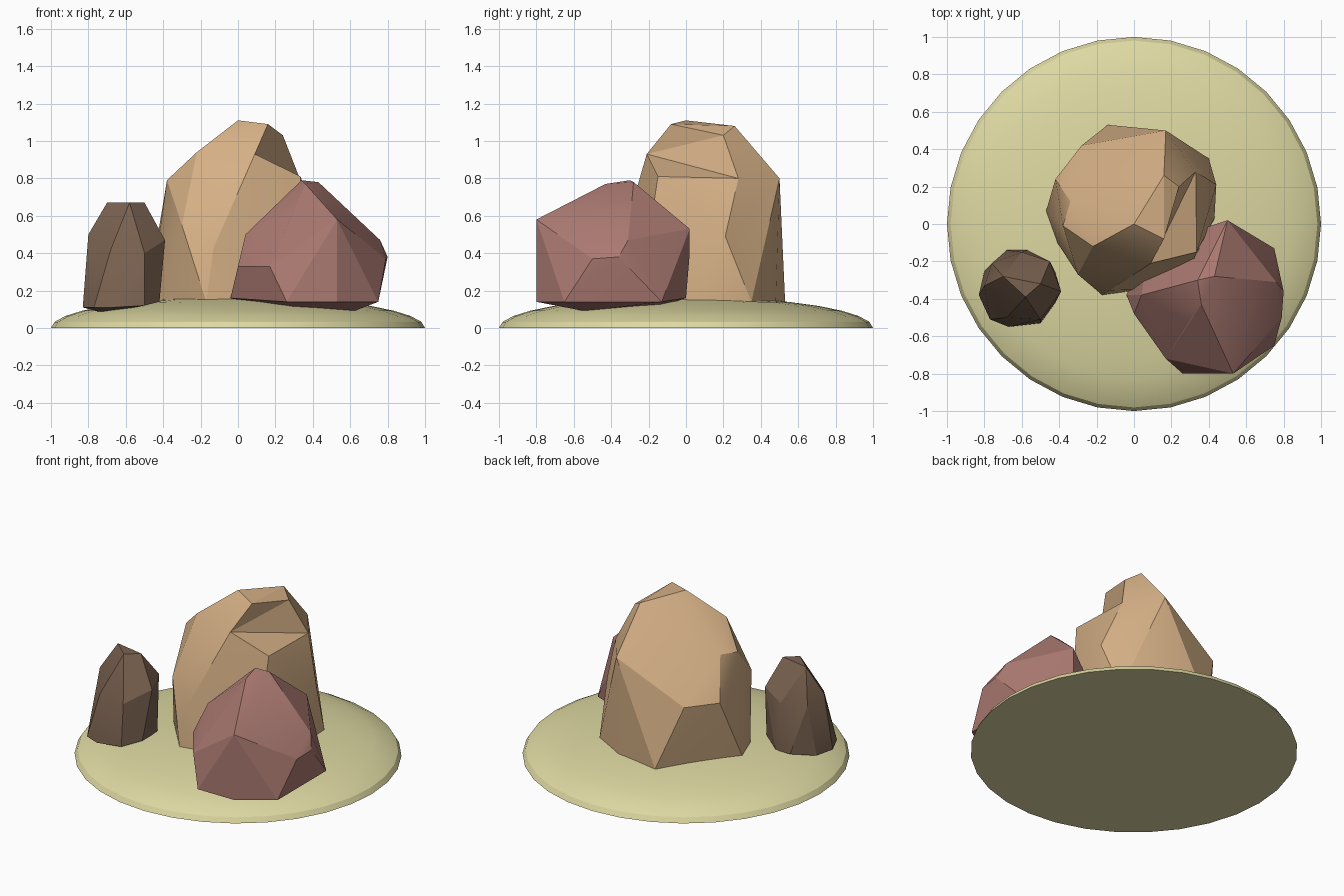
import bpy, bmesh, math
from mathutils import Vector
from mathutils.bvhtree import BVHTree

cube = bpy.data.objects.get("Cube")
if cube:
    bpy.data.objects.remove(cube, do_unlink=True)


def material(name, rgb):
    m = bpy.data.materials.new(name)
    m.use_nodes = True
    col = (*rgb, 1.0)
    m.diffuse_color = col
    for n in m.node_tree.nodes:
        if n.type == 'BSDF_PRINCIPLED':
            n.inputs["Base Color"].default_value = col
            n.inputs["Roughness"].default_value = 0.9
    return m


def finish(name, bm, mat, angle):
    """Turn a bmesh into a shaded object with one material."""
    bmesh.ops.recalc_face_normals(bm, faces=bm.faces[:])
    mesh = bpy.data.meshes.new(name)
    bm.to_mesh(mesh)
    bm.free()
    mesh.materials.append(mat)
    ob = bpy.data.objects.new(name, mesh)
    bpy.context.scene.collection.objects.link(ob)
    for o in bpy.context.selected_objects:
        o.select_set(False)
    ob.select_set(True)
    bpy.context.view_layer.objects.active = ob
    bpy.ops.object.shade_smooth_by_angle(angle=math.radians(angle))
    return ob


def rock(name, points, mat, notch=None, dents=()):
    """Hull of the corner points, with an optional notch and pushed-in dents."""
    bm = bmesh.new()
    verts = [bm.verts.new(p) for p in points]
    bmesh.ops.convex_hull(bm, input=verts)
    loose = [v for v in bm.verts if not v.link_faces]
    bmesh.ops.delete(bm, geom=loose, context='VERTS')
    bmesh.ops.triangulate(bm, faces=bm.faces[:])

    # Notch: refold the faces spanned by these corners inwards
    if notch and all(verts[i].is_valid for f in notch for i in f):
        corners = {verts[i] for f in notch for i in f}
        old = [f for f in bm.faces if set(f.verts) <= corners]
        bmesh.ops.delete(bm, geom=old, context='FACES')
        for f in notch:
            bm.faces.new([verts[i] for i in f])
        gaps = [e for e in bm.edges if e.is_boundary]
        if gaps:
            bmesh.ops.holes_fill(bm, edges=gaps, sides=0)

    # Dents: split the nearest face and move its centre
    for d in dents:
        bm.faces.ensure_lookup_table()
        index = BVHTree.FromBMesh(bm).find_nearest(Vector(d))[2]
        poked = bmesh.ops.poke(bm, faces=[bm.faces[index]])
        poked["verts"][0].co = d
    return finish(name, bm, mat, 22)


sand = material("pale_sand", (0.73, 0.69, 0.36))
tan = material("tan_stone", (0.66, 0.43, 0.235))
rose = material("rose_stone", (0.41, 0.195, 0.168))
brown = material("brown_stone", (0.195, 0.122, 0.08))

# Sand mound: flattened half sphere with a flat underside
bm = bmesh.new()
bmesh.ops.create_uvsphere(bm, u_segments=32, v_segments=16, radius=1.0)
bmesh.ops.delete(bm, geom=[v for v in bm.verts if v.co.z < -0.01], context='VERTS')
bmesh.ops.scale(bm, vec=(1, 1, 0.167), verts=bm.verts[:])
bmesh.ops.holes_fill(bm, edges=[e for e in bm.edges if e.is_boundary], sides=0)
finish("sand_mound", bm, sand, 30)

# Tall rock: the first five corners shape the notch near the top
tall = [
    (0.09, -0.21, 0.93), (0.16, -0.08, 1.09), (0.24, 0.20, 1.03),
    (0.33, 0.28, 0.80), (0.335, -0.15, 0.81),
    # crown and shoulders
    (0, 0, 1.11), (0.16, 0.26, 1.08), (0.17, 0.50, 0.80), (-0.22, -0.12, 0.94),
    (-0.38, -0.01, 0.79), (-0.34, 0.12, 0.81),
    # waist
    (-0.30, -0.27, 0.55), (-0.13, -0.355, 0.43), (-0.28, 0.42, 0.55),
    (-0.42, 0.24, 0.55), (0.44, 0.21, 0.49),
    # foot
    (-0.17, -0.38, 0.14), (0.05, -0.35, 0.14), (0.30, -0.25, 0.14),
    (0.43, 0.03, 0.14), (0.40, 0.35, 0.14), (0.17, 0.48, 0.14),
    (-0.14, 0.53, 0.14), (-0.47, 0.07, 0.14), (-0.41, -0.10, 0.14),
]
rock("tall_rock", tall, tan, notch=[(0, 1, 2), (0, 2, 3), (0, 3, 4)])

# Wide rock
wide = [
    # crest
    (0.34, -0.30, 0.79), (0.43, -0.28, 0.78), (0.36, -0.43, 0.77),
    (0.53, -0.80, 0.58), (0.50, 0.02, 0.53), (0.04, -0.38, 0.50),
    # sides
    (0.76, -0.31, 0.47), (0.80, -0.36, 0.38), (0.79, -0.50, 0.37),
    (0.00, -0.48, 0.33), (0.17, -0.72, 0.33), (0.50, 0.02, 0.40),
    # foot
    (-0.04, -0.38, 0.16), (0.26, -0.80, 0.14), (0.53, -0.80, 0.14),
    (0.75, -0.65, 0.14), (0.75, -0.13, 0.14), (0.48, 0.00, 0.16),
    (0.08, -0.12, 0.15),
    # underside
    (0.62, -0.54, 0.09), (0.30, -0.62, 0.11), (0.15, -0.35, 0.11),
    (0.50, -0.15, 0.11),
]
rock("wide_rock", wide, rose, dents=[(0.29, -0.53, 0.61), (0.62, -0.42, 0.57)])

# Small rock
small = [
    # crown
    (-0.70, -0.28, 0.67), (-0.50, -0.32, 0.67), (-0.58, -0.39, 0.67),
    # shoulders
    (-0.80, -0.33, 0.50), (-0.68, -0.50, 0.42), (-0.50, -0.51, 0.40),
    (-0.39, -0.36, 0.47), (-0.45, -0.20, 0.50), (-0.60, -0.15, 0.45),
    (-0.76, -0.21, 0.45),
    # foot
    (-0.83, -0.38, 0.11), (-0.77, -0.51, 0.11), (-0.67, -0.55, 0.11),
    (-0.50, -0.53, 0.12), (-0.42, -0.42, 0.14), (-0.42, -0.26, 0.14),
    (-0.57, -0.14, 0.13), (-0.68, -0.14, 0.13), (-0.80, -0.25, 0.11),
    (-0.72, -0.40, 0.08),
]
rock("small_rock", small, brown)
